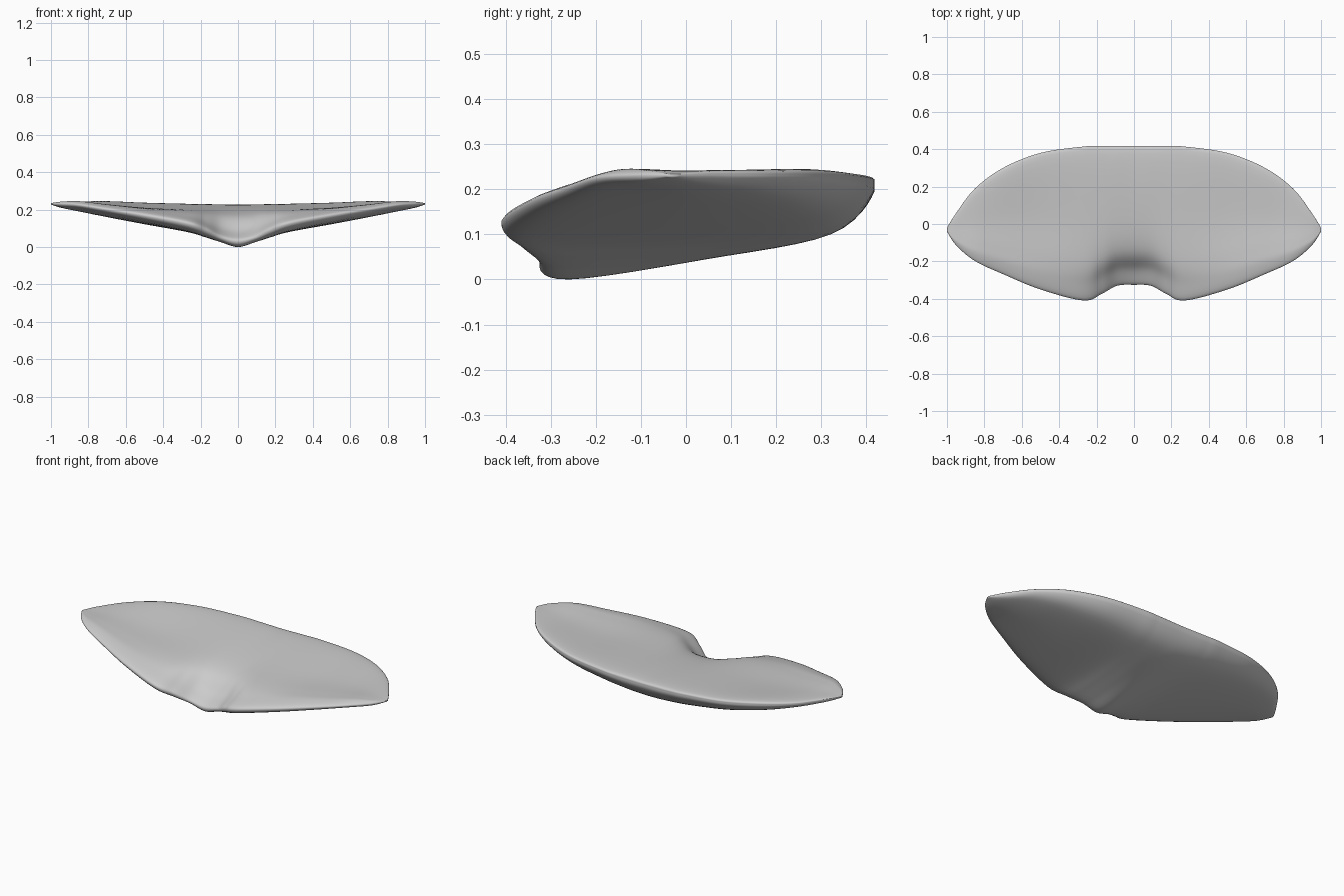
import bpy, bmesh

if "Cube" in bpy.data.objects:
    bpy.data.objects.remove(bpy.data.objects["Cube"])

# Half cross-sections along x: outline, front/back edge heights, bottom and top heights
# x, y_front, y_back, z_front, bottom front/mid/back, z_back, top back/mid/fore/front
ROWS = [
    (0.00, -.325, .418, .035, .000, .045, .100, .195, .226, .204, .165, .085),
    (0.09, -.330, .418, .055, .025, .052, .103, .195, .228, .205, .170, .100),
    (0.17, -.372, .418, .095, .052, .064, .107, .198, .229, .206, .180, .132),
    (0.27, -.409, .414, .130, .086, .083, .115, .203, .231, .208, .192, .165),
    (0.50, -.350, .380, .172, .135, .122, .143, .212, .237, .213, .209, .200),
    (0.70, -.268, .300, .203, .175, .160, .174, .222, .245, .228, .228, .225),
    (0.85, -.198, .190, .226, .205, .190, .200, .227, .243, .240, .244, .243),
    (0.95, -.115, .060, .231, .217, .211, .215, .230, .240, .241, .242, .241),
    (1.00, -.040, -.020, .231, .228, .227, .228, .231, .234, .234, .234, .234),
]
SUB_X, SUB_RING = 8, 6


def catmull(a, b, c, d, t):
    return [0.5 * (2 * q + (r - p) * t + (2 * p - 5 * q + 4 * r - s) * t * t
                   + (3 * q - p - 3 * r + s) * t ** 3) for p, q, r, s in zip(a, b, c, d)]


def ring(row):
    x, yf, yb, zf, b1, b2, b3, zk, t3, t2, ta, t1 = row
    w = yb - yf
    pts = [(yf, zf), (yf + .09 * w, b1), (yf + .5 * w, b2), (yf + .87 * w, b3),
           (yb, zk), (yf + .94 * w, t3), (yf + .52 * w, t2),
           (yf + .25 * w, ta), (yf + .11 * w, t1)]
    n = len(pts)
    out = []
    for i in range(n):
        for k in range(SUB_RING):
            y, z = catmull(pts[i - 1], pts[i], pts[(i + 1) % n], pts[(i + 2) % n], k / SUB_RING)
            out.append((x, min(max(y, yf), yb), max(z, 0)))
    return out


# Mirror the rows and loft smooth rings between them
full = [(-r[0],) + r[1:] for r in ROWS[:0:-1]] + ROWS
sections = []
last = len(full) - 1
for i in range(last):
    q = [full[max(i - 1, 0)], full[i], full[i + 1], full[min(i + 2, last)]]
    for k in range(SUB_X):
        sections.append(catmull(*q, k / SUB_X))
sections.append(full[-1])

bm = bmesh.new()
rings = [[bm.verts.new(p) for p in ring(s)] for s in sections]
for a, b in zip(rings, rings[1:]):
    n = len(a)
    for j in range(n):
        bm.faces.new((a[j], a[(j + 1) % n], b[(j + 1) % n], b[j]))
bm.faces.new(rings[0])
bm.faces.new(rings[-1][::-1])
bmesh.ops.recalc_face_normals(bm, faces=bm.faces[:])
for f in bm.faces:
    f.smooth = True

mesh = bpy.data.meshes.new("curved_wing_body")
bm.to_mesh(mesh)
bm.free()
body = bpy.data.objects.new("curved_wing_body", mesh)
bpy.context.collection.objects.link(body)

mat = bpy.data.materials.new("light_grey")
mat.diffuse_color = (0.6, 0.6, 0.6, 1)
mat.use_nodes = True
mat.node_tree.nodes["Principled BSDF"].inputs["Base Color"].default_value = mat.diffuse_color
mesh.materials.append(mat)
